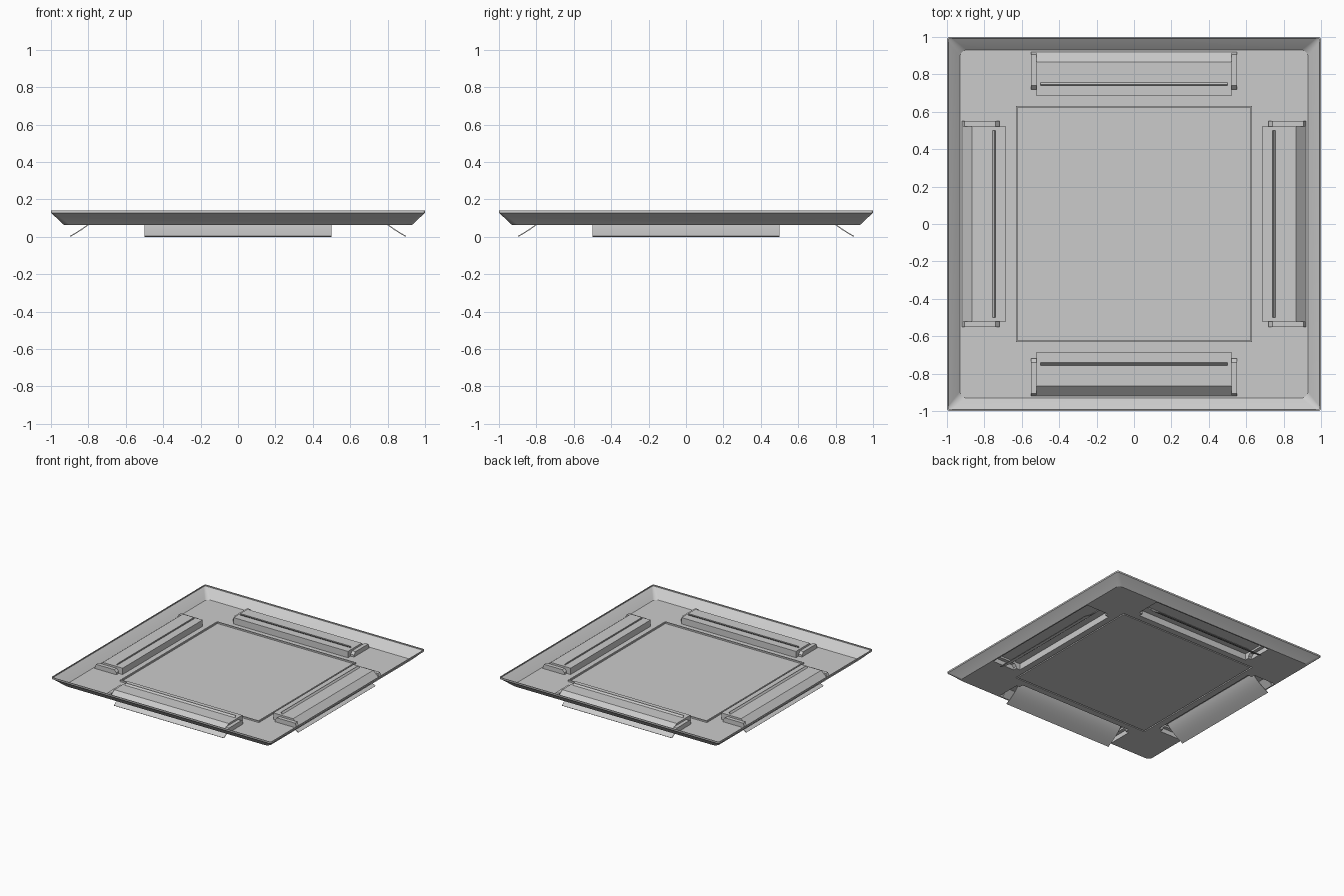
import bpy, bmesh, math
from mathutils import Matrix, Vector

if "Cube" in bpy.data.objects:
    bpy.data.objects.remove(bpy.data.objects["Cube"])

FLOOR, TOP, END_TOP, RIM = 0.063, 0.115, 0.10, 0.14


def finish(bm, name, smooth=None):
    bmesh.ops.remove_doubles(bm, verts=bm.verts, dist=0.0001)
    me = bpy.data.meshes.new(name)
    bm.to_mesh(me)
    bm.free()
    ob = bpy.data.objects.new(name, me)
    bpy.context.collection.objects.link(ob)
    if smooth:
        bpy.ops.object.select_all(action='DESELECT')
        ob.select_set(True)
        bpy.context.view_layer.objects.active = ob
        bpy.ops.object.shade_smooth_by_angle(angle=math.radians(smooth))
    return ob


def rounded_square(half, r, z, n=6):
    pts = []
    for q in range(4):
        a0 = q * math.pi / 2
        c = Matrix.Rotation(a0, 3, 'Z') @ Vector((half - r, half - r, 0))
        for i in range(n + 1):
            a = a0 + i * math.pi / 2 / n
            pts.append((c.x + r * math.cos(a), c.y + r * math.sin(a), z))
    return pts


def square(h, z):
    return [(h, h, z), (-h, h, z), (-h, -h, z), (h, -h, z)]


def loop(bm, pts):
    vs = [bm.verts.new(p) for p in pts]
    return vs, [bm.edges.new((vs[i], vs[(i + 1) % len(vs)])) for i in range(len(vs))]


def bridge(bm, a, b):
    n = len(a)
    for i in range(n):
        bm.faces.new((a[i], a[(i + 1) % n], b[(i + 1) % n], b[i]))


# Outlet opening outline in the floor (back side; rotated for the others)
OPENING = [(-.55, .72), (-.52, .72), (-.52, .685), (.52, .685),
           (.52, .72), (.55, .72), (.55, .92), (-.55, .92)]
turns = [Matrix.Rotation(k * math.pi / 2, 4, 'Z') for k in range(4)]

# Sloped rim wall
bm = bmesh.new()
rings = [loop(bm, rounded_square(*s))[0] for s in
         ((.93, .035, FLOOR), (.994, .018, .123), (1.0, .015, .127), (1.0, .015, RIM), (.993, .012, RIM))]
for a, b in zip(rings, rings[1:]):
    bridge(bm, a, b)
bmesh.ops.recalc_face_normals(bm, faces=bm.faces)
finish(bm, "rim_wall", 30)

# Flat floor with four outlet openings and a hole for the grille
bm = bmesh.new()
edges = loop(bm, rounded_square(.93, .035, FLOOR))[1]
for m in turns:
    edges += loop(bm, [m @ Vector((x, y, FLOOR)) for x, y in OPENING])[1]
edges += loop(bm, square(.632, FLOOR))[1]
bmesh.ops.triangle_fill(bm, edges=edges, use_beauty=True, use_dissolve=False, normal=(0, 0, -1))
finish(bm, "panel_floor")

# Central grille panel with the shallow seam around it
bm = bmesh.new()
rings = [loop(bm, square(h, z))[0] for h, z in
         ((.632, FLOOR), (.632, FLOOR + .012), (.622, FLOOR + .012), (.622, FLOOR))]
for a, b in zip(rings, rings[1:]):
    bridge(bm, a, b)
bm.faces.new(rings[-1])
finish(bm, "central_grille_panel")

# Outlet ducts: raised main channel, lower end pockets
MAIN = [(.685, FLOOR), (.685, TOP), (.865, TOP), (.92, FLOOR)]
POCKET = [(.72, FLOOR), (.72, .08), (.74, END_TOP), (.905, END_TOP), (.92, FLOOR)]
CAP = [(.685, FLOOR), (.685, TOP), (.865, TOP), (.881, END_TOP),
       (.74, END_TOP), (.72, .08), (.72, FLOOR)]
GUSSET = [(.881, END_TOP), (.905, END_TOP), (.92, FLOOR)]
# Curved louvre blade section (y, z)
BLADE = [(.90, .004), (.87, .0215), (.84, .040), (.81, .061), (.785, .082), (.762, .106), (.745, .130)]


def strip(bm, prof, x0, x1, m):
    for (ya, za), (yb, zb) in zip(prof, prof[1:]):
        bm.faces.new([bm.verts.new(m @ Vector(p)) for p in
                      ((x0, ya, za), (x1, ya, za), (x1, yb, zb), (x0, yb, zb))])


def plate(bm, prof, x, m):
    bm.faces.new([bm.verts.new(m @ Vector((x, y, z))) for y, z in prof])


for side, m in zip(("back", "left", "front", "right"), turns):
    bm = bmesh.new()
    strip(bm, MAIN, -.52, .52, m)
    for s in (-1, 1):
        strip(bm, POCKET, s * .52, s * .55, m)
        plate(bm, POCKET, s * .55, m)
        plate(bm, CAP, s * .52, m)
        plate(bm, GUSSET, s * .52, m)
    finish(bm, side + "_outlet_duct")

    # Louvre blade passing down through the outlet
    bm = bmesh.new()
    low = [(y - .004, z - .004) for y, z in BLADE]
    section = BLADE + low[::-1]
    strip(bm, section + section[:1], -.5, .5, m)
    for x in (-.5, .5):
        for i in range(len(BLADE) - 1):
            plate(bm, [BLADE[i], BLADE[i + 1], low[i + 1], low[i]], x, m)
    bmesh.ops.remove_doubles(bm, verts=bm.verts, dist=0.0001)
    bmesh.ops.recalc_face_normals(bm, faces=bm.faces)
    finish(bm, side + "_louvre", 30)
